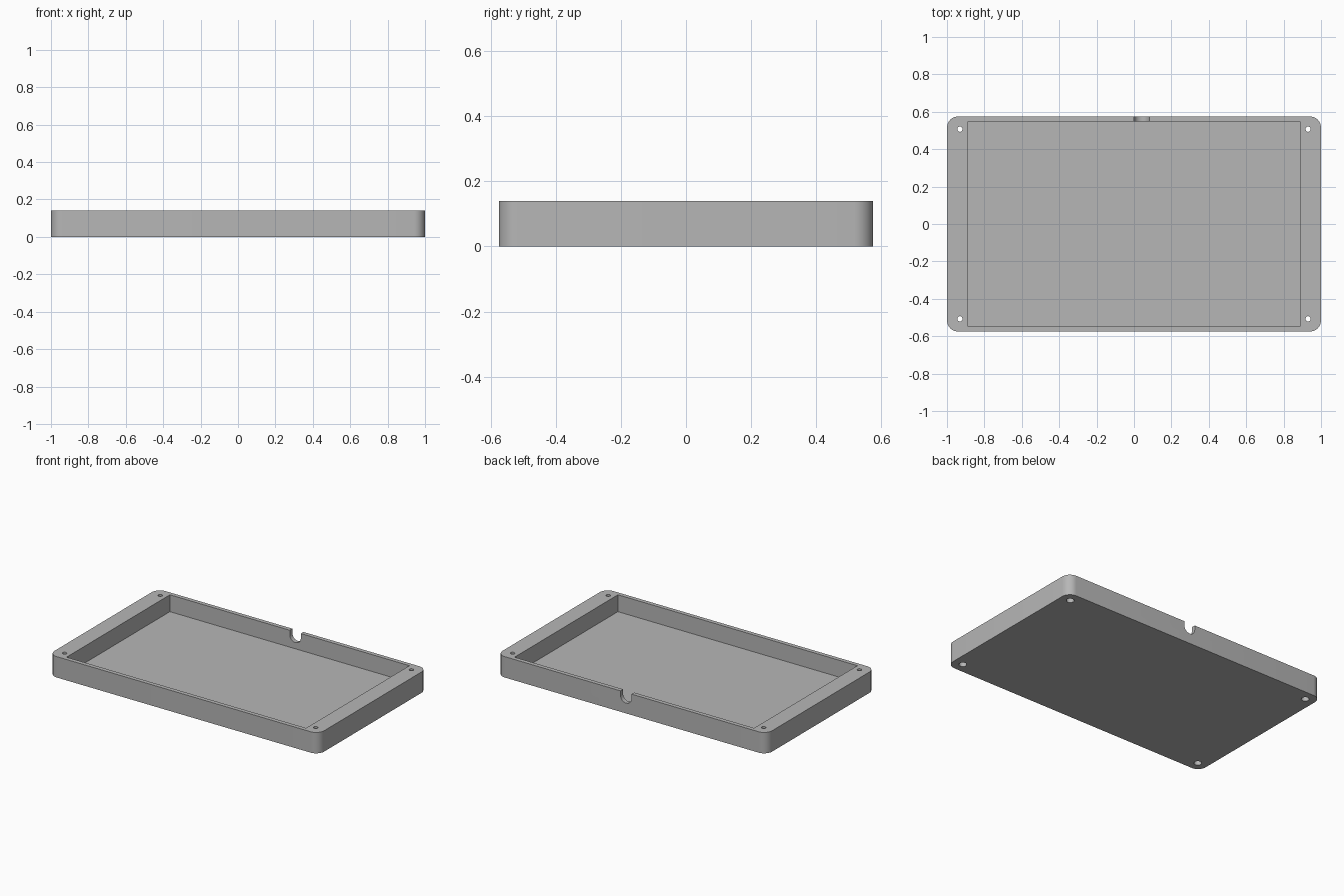
import bpy, bmesh, math
from mathutils import Matrix

cube = bpy.data.objects.get("Cube")
if cube:
    bpy.data.objects.remove(cube, do_unlink=True)

HALF_X, HALF_Y, HEIGHT = 1.0, 0.575, 0.14
CORNER = 0.06
FLOOR = 0.027
NOTCH_X, NOTCH_R, NOTCH_Z = 0.042, 0.041, 0.11

grey = bpy.data.materials.new("plain grey")
grey.use_nodes = True
grey.diffuse_color = (0.47, 0.47, 0.47, 1)
grey.node_tree.nodes["Principled BSDF"].inputs["Base Color"].default_value = grey.diffuse_color


def make(name, bm):
    mesh = bpy.data.meshes.new(name)
    bmesh.ops.recalc_face_normals(bm, faces=bm.faces)
    bm.to_mesh(mesh)
    bm.free()
    mesh.materials.append(grey)
    ob = bpy.data.objects.new(name, mesh)
    bpy.context.collection.objects.link(ob)
    return ob


def box(bm, x0, x1, y0, y1, z0, z1):
    mat = Matrix.Translation(((x0 + x1) / 2, (y0 + y1) / 2, (z0 + z1) / 2))
    mat = mat @ Matrix.Diagonal((x1 - x0, y1 - y0, z1 - z0, 1))
    return bmesh.ops.create_cube(bm, size=1, matrix=mat)["verts"]


def cylinder(bm, x, y, z0, z1, r):
    bmesh.ops.create_cone(bm, cap_ends=True, segments=32, radius1=r, radius2=r,
                          depth=z1 - z0, matrix=Matrix.Translation((x, y, (z0 + z1) / 2)))


def cut(target, name, bm):
    cutter = make(name, bm)
    cutter.hide_render = True
    mod = target.modifiers.new(name, 'BOOLEAN')
    mod.operation, mod.solver, mod.object = 'DIFFERENCE', 'EXACT', cutter
    bpy.context.view_layer.objects.active = target
    bpy.ops.object.modifier_apply(modifier=name)
    bpy.data.objects.remove(cutter, do_unlink=True)


# Outer block with rounded vertical corners
bm = bmesh.new()
box(bm, -HALF_X, HALF_X, -HALF_Y, HALF_Y, 0, HEIGHT)
uprights = [e for e in bm.edges if abs(e.verts[0].co.z - e.verts[1].co.z) > 0.1]
bmesh.ops.bevel(bm, geom=uprights, offset=CORNER, segments=10, profile=0.5, affect='EDGES')
tray = make("tray", bm)

# Rectangular pocket
bm = bmesh.new()
box(bm, -0.888, 0.888, -0.547, 0.547, FLOOR, HEIGHT + 0.1)
cut(tray, "pocket_cutter", bm)

# Screw holes, with wider recesses underneath
for name, r, z0, z1 in (("screw_hole_cutter", 0.014, -0.1, HEIGHT + 0.1),
                        ("screw_recess_cutter", 0.024, -0.1, 0.07)):
    bm = bmesh.new()
    for sx in (-1, 1):
        for sy in (-1, 1):
            cylinder(bm, sx * 0.931, sy * 0.507, z0, z1, r)
    cut(tray, name, bm)

# Round-bottomed cable notch in the back wall
bm = bmesh.new()
arc = [math.pi + math.pi * i / 20 for i in range(21)]
outline = [(NOTCH_X + NOTCH_R * math.cos(a), NOTCH_Z + NOTCH_R * math.sin(a)) for a in arc]
outline += [(NOTCH_X + NOTCH_R, HEIGHT + 0.1), (NOTCH_X - NOTCH_R, HEIGHT + 0.1)]
face = bm.faces.new([bm.verts.new((x, 0.5, z)) for x, z in outline])
side = bmesh.ops.extrude_face_region(bm, geom=[face])["geom"]
bmesh.ops.translate(bm, vec=(0, 0.15, 0),
                    verts=[v for v in side if isinstance(v, bmesh.types.BMVert)])
cut(tray, "notch_cutter", bm)

# Smooth the round surfaces, keep the edges sharp
bpy.ops.object.select_all(action='DESELECT')
tray.select_set(True)
bpy.context.view_layer.objects.active = tray
bpy.ops.object.shade_smooth_by_angle(angle=math.radians(30))
